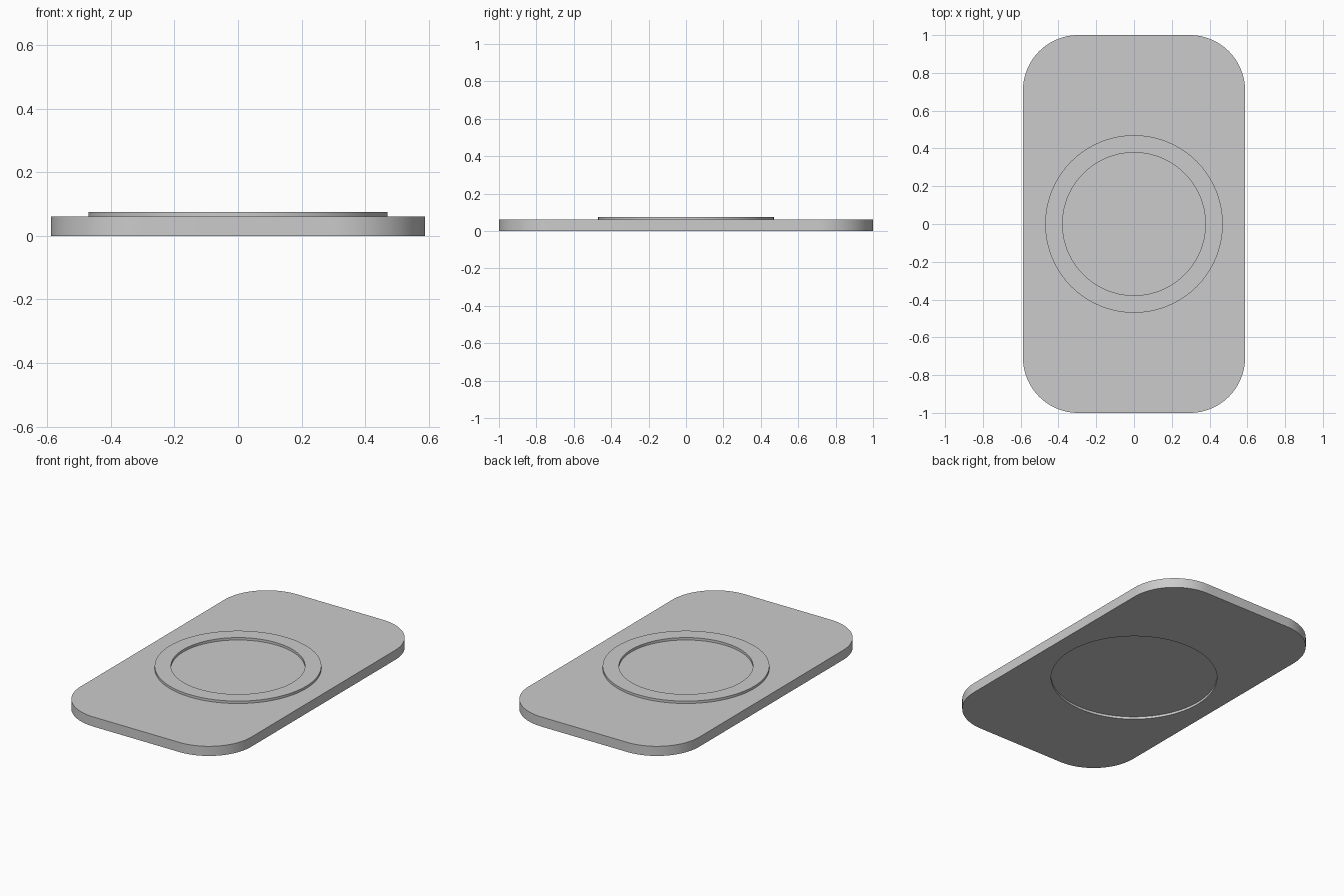
import bpy, bmesh
from math import sin, cos, pi

if "Cube" in bpy.data.objects:
    bpy.data.objects.remove(bpy.data.objects["Cube"])

HALF_X, HALF_Y, CORNER = 0.588, 1.0, 0.293
STEPS = 32                      # segments per rounded corner
COUNT = 4 * (STEPS + 1)         # points in every loop


def circle(radius):
    return [(radius * cos((k + 0.5) * 2 * pi / COUNT),
             radius * sin((k + 0.5) * 2 * pi / COUNT)) for k in range(COUNT)]


def rounded_rectangle():
    points = []
    for q, (sx, sy) in enumerate([(1, 1), (-1, 1), (-1, -1), (1, -1)]):
        for i in range(STEPS + 1):
            a = (q + i / STEPS) * pi / 2
            points.append((sx * (HALF_X - CORNER) + CORNER * cos(a),
                           sy * (HALF_Y - CORNER) + CORNER * sin(a)))
    return points


outline, disc, inner = rounded_rectangle(), circle(0.47), circle(0.378)

# Continuous skin: underside recess, slab, raised ring, dished centre
sections = [(disc, 0.015), (disc, 0.0), (outline, 0.0), (outline, 0.06),
            (disc, 0.06), (disc, 0.075), (inner, 0.075), (inner, 0.06)]

bm = bmesh.new()
loops = [[bm.verts.new((x, y, z)) for x, y in pts] for pts, z in sections]
for a, b in zip(loops, loops[1:]):
    for k in range(COUNT):
        n = (k + 1) % COUNT
        bm.faces.new((a[k], a[n], b[n], b[k]))
bm.faces.new(loops[0][::-1])    # recess floor underneath
bm.faces.new(loops[-1])         # floor inside the ring
bmesh.ops.recalc_face_normals(bm, faces=bm.faces[:])

mesh = bpy.data.meshes.new("ringed_plate")
bm.to_mesh(mesh)
bm.free()
plate = bpy.data.objects.new("ringed_plate", mesh)
bpy.context.collection.objects.link(plate)

# Smooth round walls, crisp rims
bpy.context.view_layer.objects.active = plate
plate.select_set(True)
bpy.ops.object.shade_smooth_by_angle(angle=pi / 6)
